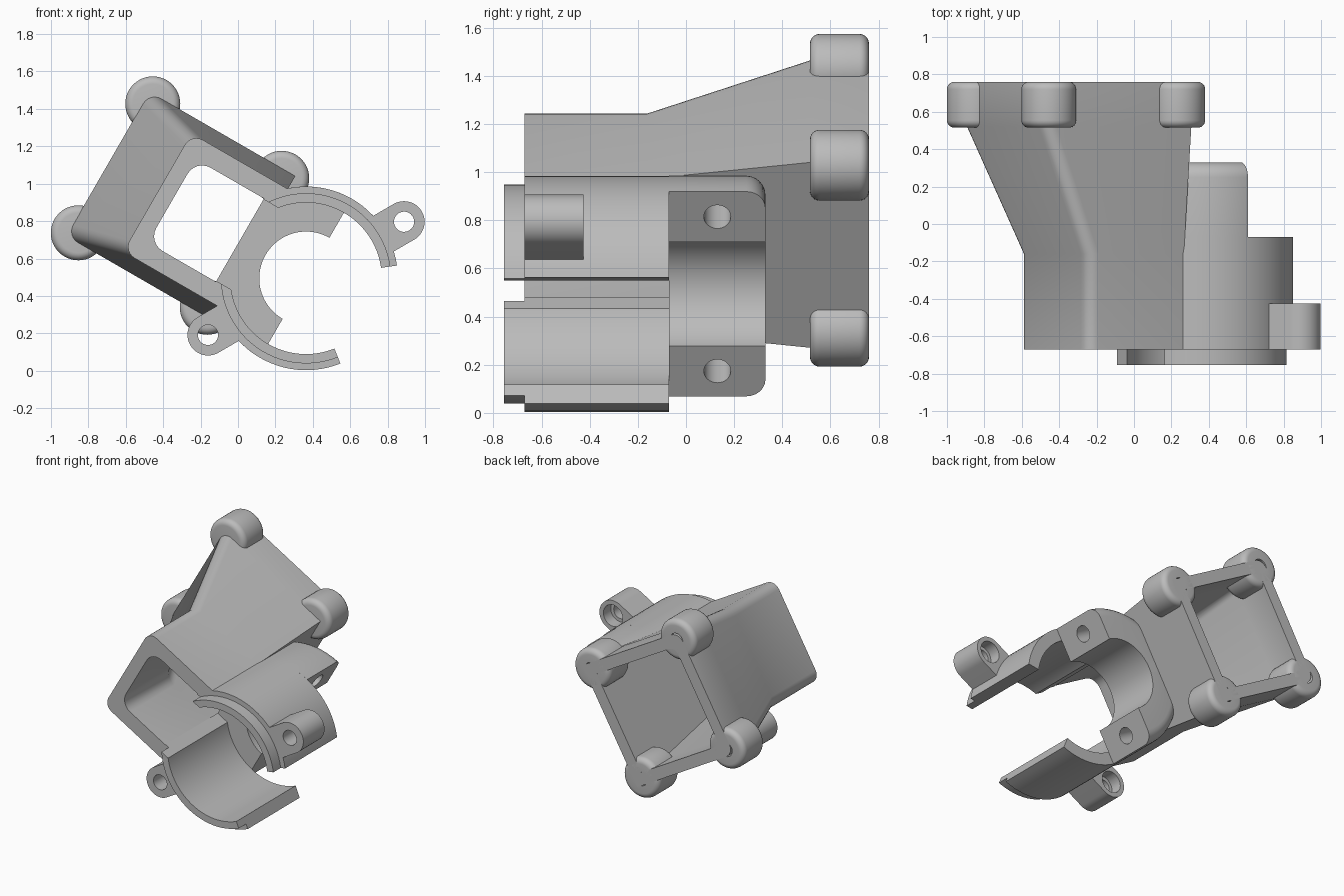
import bpy, bmesh, math
from mathutils import Matrix, Vector

cube = bpy.data.objects.get("Cube")
if cube:
    bpy.data.objects.remove(cube, do_unlink=True)

grey = bpy.data.materials.new("plain grey")
grey.use_nodes = True
COLOUR = (0.5, 0.5, 0.5, 1)
grey.diffuse_color = COLOUR
grey.node_tree.nodes["Principled BSDF"].inputs["Base Color"].default_value = COLOUR

# Parts are laid out square to the duct, then tilted about the y axis
TILT = Matrix.Translation((-0.31, 0, 0.883)) @ Matrix.Rotation(math.radians(30), 4, 'Y')
CLAMP = 0.778      # sideways offset of the clamp axis
OUT, INN = 0.491, 0.405
FRONT, STEP, BACK = -0.67, -0.07, 0.76


def finish(name, bm):
    bmesh.ops.remove_doubles(bm, verts=bm.verts, dist=1e-5)
    bmesh.ops.recalc_face_normals(bm, faces=bm.faces)
    bm.transform(TILT)
    mesh = bpy.data.meshes.new(name)
    bm.to_mesh(mesh)
    bm.free()
    mesh.materials.append(grey)
    ob = bpy.data.objects.new(name, mesh)
    bpy.context.collection.objects.link(ob)
    return ob


def bridge(bm, rings, closed_path=False, caps=True):
    """Skin a row of equal closed rings."""
    n = len(rings[0])
    rows = [[bm.verts.new(p) for p in ring] for ring in rings]
    pairs = list(zip(rows, rows[1:]))
    if closed_path:
        pairs.append((rows[-1], rows[0]))
    for a, b in pairs:
        for i in range(n):
            j = (i + 1) % n
            bm.faces.new((a[i], a[j], b[j], b[i]))
    if caps and not closed_path:
        bm.faces.new(rows[0])
        bm.faces.new(rows[-1])


def revolve(name, profile, x, z, start=0, end=360, steps=64):
    """Turn an (r, y) profile about an axis along y."""
    full = end - start == 360
    bm = bmesh.new()
    rings = []
    for k in range(steps if full else steps + 1):
        a = math.radians(start + (end - start) * k / steps)
        rings.append([(x + r * math.cos(a), y, z + r * math.sin(a)) for r, y in profile])
    bridge(bm, rings, full)
    bmesh.ops.dissolve_degenerate(bm, dist=1e-6, edges=bm.edges)
    return finish(name, bm)


def arc(cx, cy, r, a0, a1, n=6):
    return [(cx + r * math.cos(math.radians(a0 + (a1 - a0) * i / n)),
             cy + r * math.sin(math.radians(a0 + (a1 - a0) * i / n))) for i in range(n + 1)]


def band(r0, r1, y0, y1):
    return [(r0, y0), (r1, y0), (r1, y1), (r0, y1)]


def loft(name, sections):
    """Tube section: square on the clamp side, rounded on the other."""
    bm = bmesh.new()
    rings = []
    for y, left, right, h, r in sections:
        pts = [(right, -h), (right, h)]
        pts += arc(left + r, h - r, r, 90, 180) + arc(left + r, r - h, r, 180, 270)
        rings.append([(u, y, v) for u, v in pts])
    bridge(bm, rings)
    return finish(name, bm)


def rod(name, start, end, r):
    """Plain cylinder between two points."""
    a, b = Vector(start), Vector(end)
    bm = bmesh.new()
    turn = (b - a).to_track_quat('Z', 'Y').to_matrix().to_4x4()
    bmesh.ops.create_cone(bm, cap_ends=True, segments=32, radius1=r, radius2=r,
                          depth=(b - a).length, matrix=Matrix.Translation((a + b) / 2) @ turn)
    return finish(name, bm)


def cut(ob, cutters):
    bpy.context.view_layer.objects.active = ob
    for c in cutters:
        mod = ob.modifiers.new("cut", 'BOOLEAN')
        mod.operation, mod.solver, mod.object = 'DIFFERENCE', 'EXACT', c
        bpy.ops.object.modifier_apply(modifier=mod.name)


# Duct shell and its cavity
duct = loft("duct", [(FRONT, -0.14, 0.455, 0.365, 0.07), (-0.16, -0.14, 0.455, 0.365, 0.07),
                     (0.52, -0.445, 0.455, 0.445, 0.07), (BACK, -0.445, 0.455, 0.445, 0.07)])
cavity = loft("cavity_cutter", [(-0.85, -0.05, 0.37, 0.257, 0.09), (-0.16, -0.05, 0.37, 0.257, 0.09),
                                (0.52, -0.36, 0.37, 0.36, 0.05), (0.85, -0.36, 0.37, 0.36, 0.05)])

# Side opening from the duct into the clamp
bm = bmesh.new()
bridge(bm, [[(0.2, y, -0.252), (0.6, y, -0.252), (0.6, y, 0.252), (0.2, y, 0.252)]
            for y in (-0.85, STEP)])
opening = finish("opening_cutter", bm)
bore = revolve("bore_cutter", [(0, -0.85), (INN, -0.85), (INN, STEP), (0, STEP)], CLAMP, 0)

# Clamp: front collar, long open sleeve, thick rear half ring
collar = revolve("collar", band(INN, 0.455, -0.755, FRONT), CLAMP, 0, 38, 322)
sleeve = revolve("sleeve", band(INN, OUT, FRONT, STEP), CLAMP, 0, 38, 322)
rear = revolve("rear_half_ring", [(0.25, STEP), (OUT, STEP)] + arc(OUT - 0.08, 0.25, 0.08, 0, 90)
               + [(0.25, 0.33)], CLAMP, 0, 90, 270)
screw_holes = [rod("screw_cutter", (CLAMP - 0.2, 0.13, s * 0.37), (CLAMP + 0.1, 0.13, s * 0.37), 0.056)
               for s in (-1, 1)]

cut(duct, [cavity, opening, bore])
cut(collar, [opening])
cut(sleeve, [opening, cavity])
cut(rear, [cavity] + screw_holes)
parts = [duct, collar, sleeve, rear]
helpers = [cavity, opening, bore] + screw_holes

# Two ears on opposite sides of the sleeve, bored and counterbored
for side, label in ((1, "upper"), (-1, "lower")):
    out = Vector((0.5, 0.866)) * side
    across = Vector((-out.y, out.x))
    hub = out * 0.605
    r, inner = 0.11, 0.455
    outline = [out * inner - across * r]
    outline += [hub + out * x + across * y for x, y in arc(0, 0, r, -90, 90, 24)]
    outline += [out * inner + across * r]
    bm = bmesh.new()
    bridge(bm, [[(CLAMP + p.x, y, p.y) for p in outline] for y in (FRONT, -0.425)])
    ear = finish(label + "_ear", bm)
    x, z = CLAMP + hub.x, hub.y
    drills = [rod("ear_cutter", (x, -0.8, z), (x, -0.3, z), 0.054),
              rod("ear_cutter", (x, -0.51, z), (x, -0.3, z), 0.078)]
    cut(ear, drills)
    parts.append(ear)
    helpers += drills

# Four rounded corner bosses with blind holes
R, F, Y0 = 0.147, 0.04, 0.515
boss_profile = ([(0, Y0)] + arc(R - F, Y0 + F, F, -90, 0) + arc(R - F, BACK - F, F, 0, 90)
                + [(0.052, BACK), (0.052, 0.6), (0, 0.6)])
for u in (-1, 1):
    for v in (-1, 1):
        parts.append(revolve("corner_boss", boss_profile, u * 0.398, v * 0.398, steps=48))

for h in helpers:
    bpy.data.objects.remove(h, do_unlink=True)

bpy.ops.object.select_all(action='DESELECT')
for p in parts:
    p.select_set(True)
bpy.context.view_layer.objects.active = duct
bpy.ops.object.shade_smooth_by_angle(angle=math.radians(30))
